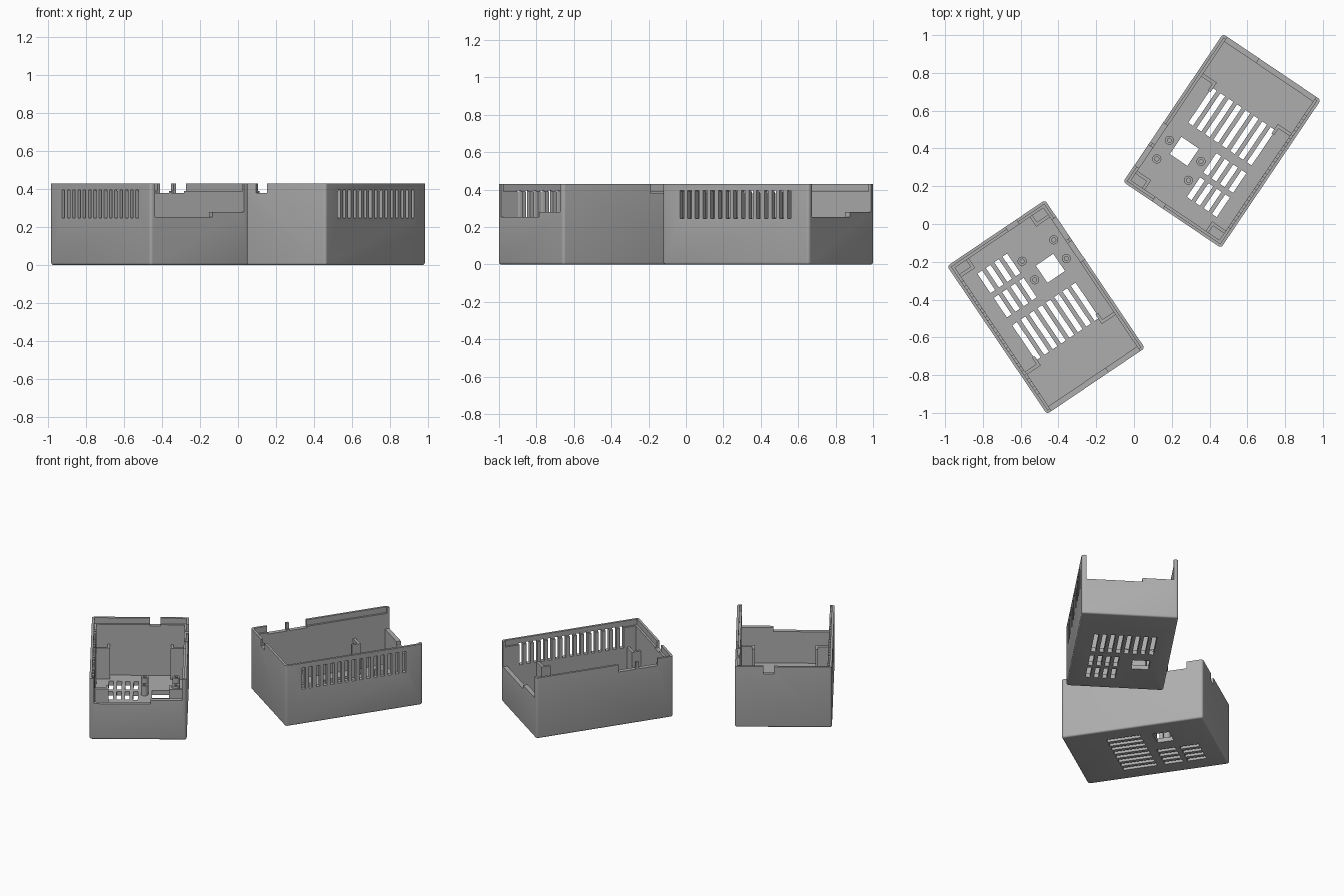
import bpy, bmesh, math
from mathutils import Matrix

if "Cube" in bpy.data.objects:
    bpy.data.objects.remove(bpy.data.objects["Cube"])

L, W, H, R = 0.945, 0.625, 0.43, 0.016      # tray length, width, height, corner radius
WALL, LIP, LIP_Z, FLOOR = 0.03, 0.016, 0.39, 0.03
ANGLE = math.radians(56)

plastic = bpy.data.materials.new("grey plastic")
plastic.diffuse_color = (0.42, 0.42, 0.42, 1)
plastic.use_nodes = True
plastic.node_tree.nodes["Principled BSDF"].inputs["Base Color"].default_value = plastic.diffuse_color


def add_box(bm, x0, x1, y0, y1, z0, z1):
    m = Matrix.Translation(((x0 + x1) / 2, (y0 + y1) / 2, (z0 + z1) / 2))
    m = m @ Matrix.Diagonal((abs(x1 - x0), abs(y1 - y0), z1 - z0, 1))
    return bmesh.ops.create_cube(bm, size=1, matrix=m)


def to_object(bm, name):
    mesh = bpy.data.meshes.new(name)
    bm.to_mesh(mesh)
    bm.free()
    obj = bpy.data.objects.new(name, mesh)
    bpy.context.collection.objects.link(obj)
    return obj


def boxes(name, items):
    bm = bmesh.new()
    for b in items:
        add_box(bm, *b)
    return to_object(bm, name)


def cut(target, cutter):
    mod = target.modifiers.new("cut", 'BOOLEAN')
    mod.operation, mod.solver, mod.object = 'DIFFERENCE', 'EXACT', cutter
    bpy.context.view_layer.update()
    graph = bpy.context.evaluated_depsgraph_get()
    mesh = bpy.data.meshes.new_from_object(target.evaluated_get(graph))
    target.modifiers.clear()
    target.data = mesh
    bpy.data.objects.remove(cutter)


# Outer block with rounded uprights and a rounded bottom rim
bm = bmesh.new()
add_box(bm, -L / 2, L / 2, -W / 2, W / 2, 0, H)
upright = [e for e in bm.edges if abs(e.verts[0].co.z - e.verts[1].co.z) > 0.1]
bmesh.ops.bevel(bm, geom=upright, offset=R, segments=4, profile=0.5, affect='EDGES')
rim = [e for e in bm.edges if max(v.co.z for v in e.verts) < 0.001]
bmesh.ops.bevel(bm, geom=rim, offset=0.012, segments=3, profile=0.5, affect='EDGES')
tray = to_object(bm, "tray_one")

# Cavity and the wider recess that leaves a thin lip
a, b = L / 2, W / 2
cut(tray, boxes("cavity", [(-a + WALL, a - WALL, -b + WALL, b - WALL, FLOOR, H + 0.1)]))
cut(tray, boxes("lip_recess", [(-a + LIP, a - LIP, -b + LIP, b - LIP, LIP_Z, H + 0.1)]))

# Floor vents: eight long slots, two rows of four short ones, and a square window
holes = []
pitch, half = 0.0535, 0.015
for i in range(8):
    y = (i - 3.5) * pitch
    holes.append((-0.02, 0.205, y - half, y + half, -0.1, 0.1))
    if i > 3:
        holes.append((-0.195, -0.07, y - half, y + half, -0.1, 0.1))
        holes.append((-0.35, -0.225, y - half, y + half, -0.1, 0.1))
holes.append((-0.212, -0.102, -0.19, -0.078, -0.1, 0.1))
# Side vents
for i in range(15):
    x = (i - 7) * 0.0495
    holes.append((x - 0.0125, x + 0.0125, b - 0.1, b + 0.1, 0.247, 0.396))
cut(tray, boxes("vents", holes))

# Notches in the long wall and the closed end
cut(tray, boxes("notches", [
    (-a + 0.108, -a + 0.238, -b - 0.1, -b + 0.1, 0.38, H + 0.1),
    (-a + 0.258, -a + 0.378, -b - 0.1, -b + 0.1, 0.38, H + 0.1),
    (-a - 0.1, -a + 0.1, -b + 0.185, -b + 0.253, 0.38, H + 0.1)]))
# Stepped opening in the open end
cut(tray, boxes("opening_low", [(a - 0.1, a + 0.1, -0.08, b - WALL, 0.253, H + 0.1)]))
cut(tray, boxes("opening_high", [(a - 0.1, a + 0.1, -b + WALL, -0.07, 0.28, H + 0.1)]))

# Board holders on both long walls
bm = bmesh.new()
for s in (-1, 1):
    add_box(bm, 0.222, 0.24, s * 0.195, s * (b - 0.02), FLOOR - 0.01, 0.25)
    add_box(bm, 0.18, 0.222, s * 0.195, s * 0.212, FLOOR - 0.01, 0.25)
    add_box(bm, -0.40, -0.382, s * 0.195, s * (b - 0.02), FLOOR - 0.01, 0.25)
    add_box(bm, -a + 0.02, -0.40, s * 0.195, s * 0.212, FLOOR - 0.01, 0.25)
holders = to_object(bm, "board_holders_one")

# Hollow standoffs around the window
bm = bmesh.new()
N = 20
for x in (-0.153, -0.272):
    for y in (-0.233, -0.031):
        rings = []
        for r, z in ((0.024, FLOOR - 0.005), (0.024, 0.10), (0.011, 0.10), (0.011, FLOOR - 0.005)):
            rings.append([bm.verts.new((x + r * math.cos(k * math.tau / N),
                                        y + r * math.sin(k * math.tau / N), z)) for k in range(N)])
        for j in range(4):
            p, q = rings[j], rings[(j + 1) % 4]
            for k in range(N):
                n = (k + 1) % N
                bm.faces.new((p[k], p[n], q[n], q[k]))
standoffs = to_object(bm, "standoffs_one")

# Place the first tray and make the second as a turned copy
ext_x = (a - R) * math.cos(ANGLE) + (b - R) * math.sin(ANGLE) + R
ext_y = (a - R) * math.sin(ANGLE) + (b - R) * math.cos(ANGLE) + R
cx, cy = 0.983 - ext_x, 1.0 - ext_y
first = Matrix.Translation((cx, cy, 0)) @ Matrix.Rotation(ANGLE, 4, 'Z')
second = Matrix.Translation((-cx, -cy, 0)) @ Matrix.Rotation(-ANGLE, 4, 'Z')
# The vented long wall lies to the right when facing the open end
flip = Matrix.Diagonal((1, -1, 1, 1))
for obj in (tray, holders, standoffs):
    obj.data.transform(flip)
    obj.data.flip_normals()
    obj.data.materials.clear()
    obj.data.materials.append(plastic)
    bpy.ops.object.select_all(action='DESELECT')
    obj.select_set(True)
    bpy.context.view_layer.objects.active = obj
    bpy.ops.object.shade_smooth_by_angle(angle=math.radians(35))
    twin = obj.copy()
    twin.data = obj.data.copy()
    twin.name = obj.name.replace("_one", "_two")
    bpy.context.collection.objects.link(twin)
    obj.matrix_world = first
    twin.matrix_world = second
